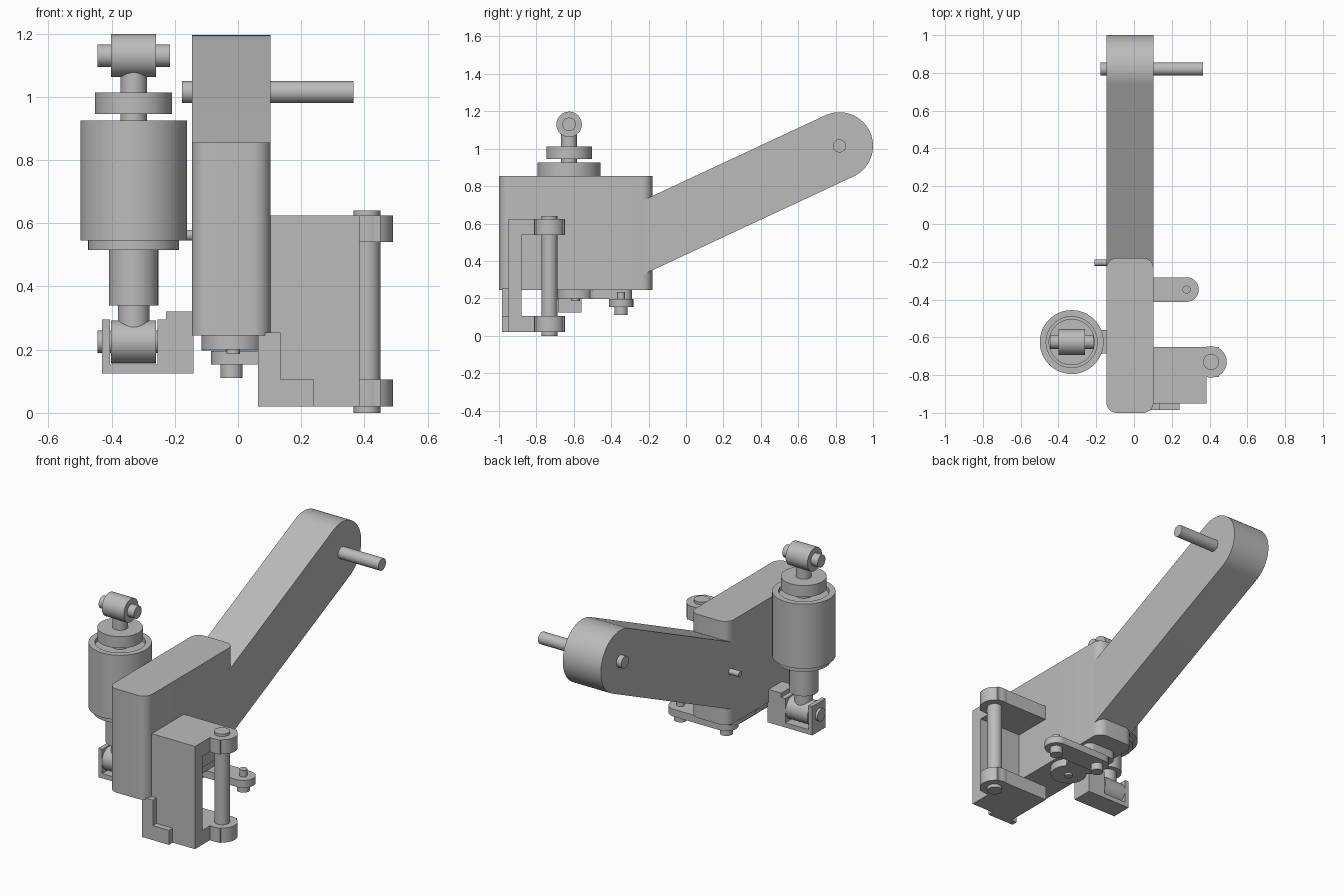
import bpy, bmesh, math
from mathutils import Matrix, Vector

cube = bpy.data.objects.get("Cube")
if cube:
    bpy.data.objects.remove(cube, do_unlink=True)

GREY = (0.5, 0.5, 0.5, 1)
mat = bpy.data.materials.new("machined grey")
mat.use_nodes = True
mat.diffuse_color = GREY
bsdf = next(n for n in mat.node_tree.nodes if n.type == 'BSDF_PRINCIPLED')
bsdf.inputs["Base Color"].default_value = GREY
parts = []


def finish(name, bm):
    bmesh.ops.recalc_face_normals(bm, faces=bm.faces)
    me = bpy.data.meshes.new(name)
    bm.to_mesh(me)
    bm.free()
    me.materials.append(mat)
    ob = bpy.data.objects.new(name, me)
    bpy.context.collection.objects.link(ob)
    parts.append(ob)
    return ob


def prism(name, outline, lo, hi, axis='z'):
    """Extrude a 2D outline: (x, y) along z, (y, z) along x or (x, z) along y."""
    place = {'z': lambda a, b, c: (a, b, c),
             'x': lambda a, b, c: (c, a, b),
             'y': lambda a, b, c: (a, c, b)}[axis]
    bm = bmesh.new()
    face = bm.faces.new([bm.verts.new(place(a, b, lo)) for a, b in outline])
    ext = bmesh.ops.extrude_face_region(bm, geom=[face])
    verts = [v for v in ext['geom'] if isinstance(v, bmesh.types.BMVert)]
    bmesh.ops.translate(bm, verts=verts, vec=Vector(place(0, 0, hi - lo)))
    return finish(name, bm)


def box(name, x0, x1, y0, y1, z0, z1):
    return prism(name, [(x0, y0), (x1, y0), (x1, y1), (x0, y1)], z0, z1)


def arc(cx, cy, r, start, end, n=24):
    angles = [math.radians(start + (end - start) * i / n) for i in range(n + 1)]
    return [(cx + r * math.cos(a), cy + r * math.sin(a)) for a in angles]


def disc(name, a, b, r, lo, hi, axis='z'):
    return prism(name, arc(a, b, r, 0, 354.375, 63), lo, hi, axis)


def rounded_rect(x0, x1, y0, y1, r):
    return (arc(x1 - r, y1 - r, r, 0, 90, 8) + arc(x0 + r, y1 - r, r, 90, 180, 8)
            + arc(x0 + r, y0 + r, r, 180, 270, 8) + arc(x1 - r, y0 + r, r, 270, 360, 8))


def lathe(name, profile, x, y):
    bm = bmesh.new()
    verts = [bm.verts.new((r, 0, z)) for r, z in profile]
    edges = [bm.edges.new(pair) for pair in zip(verts, verts[1:])]
    bmesh.ops.spin(bm, geom=verts + edges, cent=(0, 0, 0), axis=(0, 0, 1),
                   angle=math.tau, steps=64)
    bmesh.ops.remove_doubles(bm, verts=bm.verts, dist=1e-5)
    bmesh.ops.transform(bm, matrix=Matrix.Translation((x, y, 0)), verts=bm.verts)
    return finish(name, bm)


# Housing and sloping arm with its cross pin
LEFT, RIGHT = 0.103, -0.146
prism("housing", rounded_rect(RIGHT, LEFT, -1, -0.18, 0.055), 0.245, 0.855)
tilt, ay, az, ar = 25, 0.82, 1.015, 0.18
back = Vector((math.cos(math.radians(tilt)), math.sin(math.radians(tilt)))) * -1.25
tip = arc(ay, az, ar, tilt - 90, tilt + 90, 32)
root = [(p[0] + back.x, p[1] + back.y) for p in (tip[-1], tip[0])]
prism("arm", tip + root, RIGHT + 0.0005, LEFT - 0.0005, 'x')
disc("arm_pin", ay, az, 0.035, -0.177, 0.365, 'x')
disc("side_stud", -0.205, 0.562, 0.017, -0.21, -0.12, 'x')

# Hinge bracket: channel, lugs, vertical pin and stepped front plate
y0, y1, wall = -0.95, -0.65, -0.88
prism("hinge_channel", [(y0, 0.02), (y1, 0.02), (y1, 0.105), (wall, 0.105),
                        (wall, 0.54), (y1, 0.54), (y1, 0.625), (y0, 0.625)],
      0.1, 0.385, 'x')
hx, hy = 0.408, -0.73
for name, z in (("lower", 0.02), ("upper", 0.54)):
    box(name + "_lug", 0.36, 0.45, -0.81, y1, z, z + 0.085)
    disc(name + "_lug_end", hx, hy, 0.083, z, z + 0.085)
disc("hinge_pin", hx, hy, 0.042, 0, 0.64)
prism("stepped_plate", [(0.063, 0.02), (0.24, 0.02), (0.24, 0.105), (0.135, 0.105),
                        (0.135, 0.255), (0.063, 0.255)], -0.985, -0.95, 'y')

# Parts under the housing: pads and the swinging link
disc("round_pad", -0.015, -0.59, 0.1, 0.2, 0.25)
disc("pad_nub", -0.015, -0.59, 0.022, 0.187, 0.21)
prism("link_pad", rounded_rect(-0.115, 0.085, -0.515, -0.29, 0.04), 0.197, 0.25)
lx0, lx1, ly, lr = -0.02, 0.278, -0.347, 0.065
prism("link", arc(lx1, ly, lr, -90, 90) + arc(lx0, ly, lr, 90, 270), 0.153, 0.196)
for name, x in (("inner", lx0), ("outer", lx1)):
    disc(name + "_link_boss", x, ly, 0.035, 0.11, 0.155)
    disc(name + "_link_pin", x, ly, 0.021, 0.15, 0.235)

# Damper: turned body with an eye and cross pin at each end
sx, sy = -0.33, -0.625
lathe("damper_body", [(0, 0.25), (0.05, 0.25), (0.05, 0.34), (0.078, 0.34),
                      (0.078, 0.515), (0.144, 0.515), (0.144, 0.545), (0.169, 0.545),
                      (0.169, 0.925), (0.135, 0.925), (0.135, 0.9), (0.042, 0.9),
                      (0.042, 0.945), (0.122, 0.945), (0.122, 1.013), (0.042, 1.013),
                      (0.042, 1.1), (0, 1.1)], sx, sy)
for name, z in (("lower", 0.225), ("upper", 1.13)):
    disc(name + "_eye", sy, z, 0.068, sx - 0.071, sx + 0.071, 'x')
    disc(name + "_eye_pin", sy, z, 0.036, sx - 0.115, sx + 0.115, 'x')

# Clevis joining the damper to the housing
prism("clevis", [(-0.43, 0.125), (-0.14, 0.125), (-0.14, 0.32), (-0.228, 0.32),
                 (-0.228, 0.295), (-0.255, 0.295), (-0.255, 0.153), (-0.405, 0.153),
                 (-0.405, 0.295), (-0.43, 0.295)], -0.685, -0.56, 'y')

# Smooth round surfaces, keep sharp edges
bpy.ops.object.select_all(action='DESELECT')
for ob in parts:
    ob.select_set(True)
bpy.context.view_layer.objects.active = parts[0]
bpy.ops.object.shade_smooth_by_angle(angle=math.radians(30))
